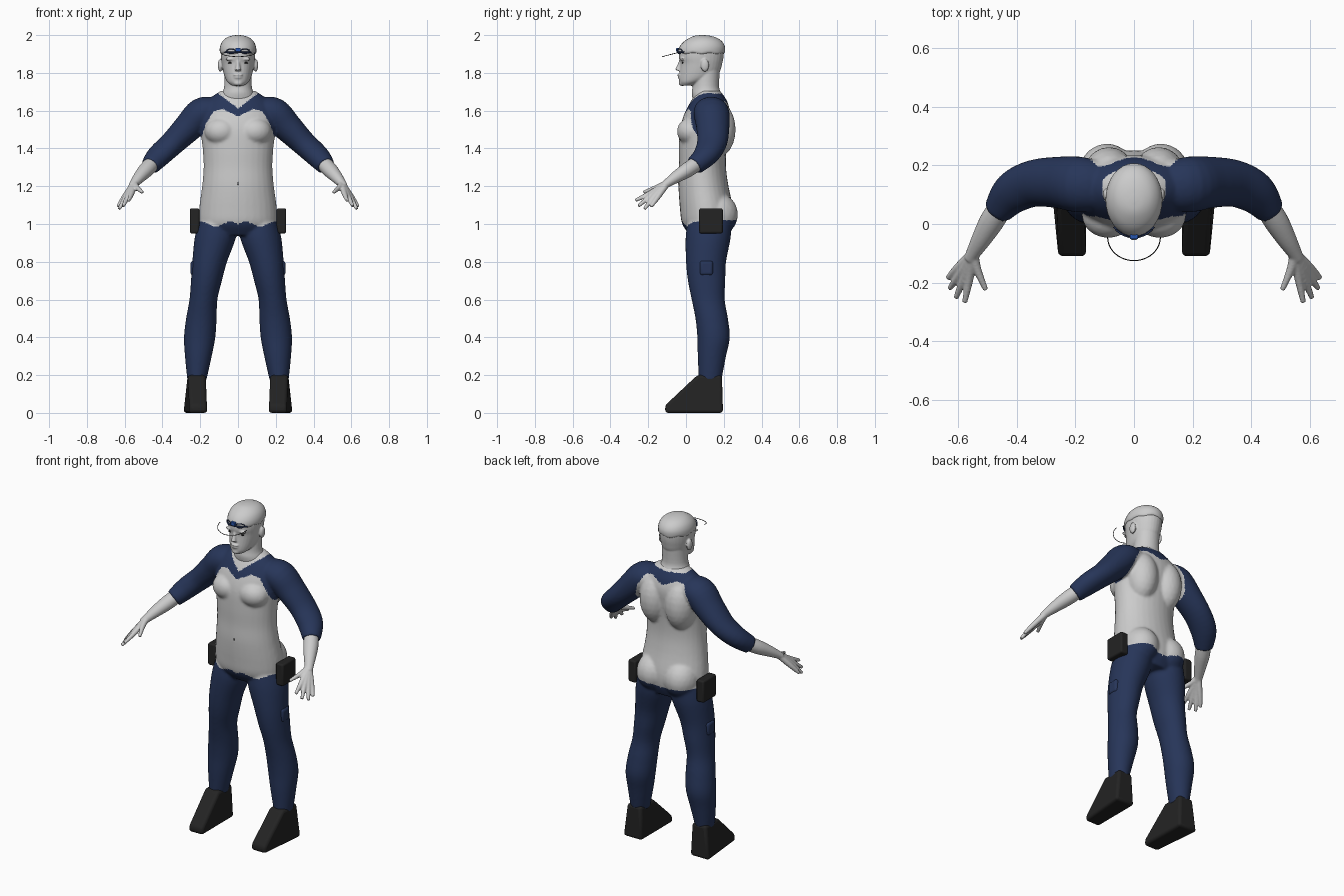
import bpy, bmesh, math
from mathutils import Vector, Matrix

cube = bpy.data.objects.get("Cube")
if cube:
    bpy.data.objects.remove(cube, do_unlink=True)


def material(name, rgb):
    m = bpy.data.materials.new(name)
    m.use_nodes = True
    m.diffuse_color = (*rgb, 1)
    m.node_tree.nodes["Principled BSDF"].inputs["Base Color"].default_value = (*rgb, 1)
    return m


SKIN = material("pale grey", (0.6, 0.6, 0.6))
NAVY = material("navy cloth", (0.02, 0.036, 0.1))
BLACK = material("black leather", (0.017, 0.017, 0.017))
BLUE = material("bright blue", (0.02, 0.09, 0.42))


def spline(a, b, c, d, t):
    return 0.5 * (2 * b + (c - a) * t + (2 * a - 5 * b + 4 * c - d) * t * t
                  + (3 * b - a - 3 * c + d) * t ** 3)


def loft(bm, stations, level=False, sides=32, steps=4):
    """Skin elliptical rings (x, y, z, rx, ry) along a smooth path."""
    st = [Vector(s) for s in stations]
    n = len(st)
    path = []
    for i in range(n - 1):
        a, d = st[max(i - 1, 0)], st[min(i + 2, n - 1)]
        path += [spline(a, st[i], st[i + 1], d, k / steps) for k in range(steps)]
    path.append(st[-1])
    rings = []
    for i, p in enumerate(path):
        u, v = Vector((1, 0, 0)), Vector((0, 1, 0))
        if not level:
            t = Vector((path[min(i + 1, len(path) - 1)] - path[max(i - 1, 0)])[:3])
            u = t.cross(Vector((0, 0, 1))).normalized()
            v = u.cross(t).normalized()
        ring = []
        for k in range(sides):
            a = math.tau * k / sides
            ring.append(bm.verts.new(Vector(p[:3]) + u * (p[3] * math.cos(a)) + v * (p[4] * math.sin(a))))
        rings.append(ring)
    for r, q in zip(rings, rings[1:]):
        for k in range(sides):
            j = (k + 1) % sides
            bm.faces.new((r[k], r[j], q[j], q[k]))
    bm.faces.new(rings[0][::-1])
    bm.faces.new(rings[-1])


def upright(bm, rows, s=1):
    """Level rings from rows of (z, centre x, half width, front y, back y)."""
    loft(bm, [(s * x, (f + b) / 2, z, w, (b - f) / 2) for z, x, w, f, b in rows], level=True)


def ball(bm, centre, size):
    bmesh.ops.create_icosphere(bm, subdivisions=3, radius=1,
                               matrix=Matrix.Translation(centre) @ Matrix.Diagonal((*size, 1)))


def make(name, bm, *mats):
    bmesh.ops.recalc_face_normals(bm, faces=bm.faces[:])
    me = bpy.data.meshes.new(name)
    bm.to_mesh(me)
    bm.free()
    ob = bpy.data.objects.new(name, me)
    bpy.context.collection.objects.link(ob)
    for m in mats:
        me.materials.append(m)
    me.shade_smooth()
    return ob


def fuse(ob, voxel, smooth, *mats):
    """Melt overlapping volumes into one smooth skin."""
    r = ob.modifiers.new("fuse", "REMESH")
    r.mode, r.voxel_size = "VOXEL", voxel
    m = ob.modifiers.new("relax", "SMOOTH")
    m.factor, m.iterations = 0.5, smooth
    dg = bpy.context.evaluated_depsgraph_get()
    me = bpy.data.meshes.new_from_object(ob.evaluated_get(dg))
    ob.modifiers.clear()
    ob.data = me
    me.materials.clear()
    for mat in mats:
        me.materials.append(mat)
    me.shade_smooth()
    return ob


def sharp_smooth(ob, bevel):
    b = ob.modifiers.new("round", "BEVEL")
    b.width, b.segments = bevel, 3
    bpy.ops.object.select_all(action="DESELECT")
    ob.select_set(True)
    bpy.context.view_layer.objects.active = ob
    bpy.ops.object.shade_smooth_by_angle(angle=math.radians(40))


def box(name, lo, hi, bevel, mat):
    lo, hi = Vector(lo), Vector(hi)
    bm = bmesh.new()
    bmesh.ops.create_cube(bm, size=1, matrix=Matrix.Translation((lo + hi) / 2)
                          @ Matrix.Diagonal((*[abs(c) for c in hi - lo], 1)))
    sharp_smooth(make(name, bm, mat), bevel)


def wire(name, pts, radius, mat, closed=False):
    cu = bpy.data.curves.new(name, "CURVE")
    cu.dimensions, cu.bevel_depth, cu.bevel_resolution = "3D", radius, 2
    sp = cu.splines.new("POLY")
    sp.points.add(len(pts) - 1)
    for p, co in zip(sp.points, pts):
        p.co = (*co, 1)
    sp.use_cyclic_u = closed
    cu.materials.append(mat)
    bpy.context.collection.objects.link(bpy.data.objects.new(name, cu))


# Body: torso, sleeves and trouser legs melted together
bm = bmesh.new()
upright(bm, [(0.94, 0, 0.18, 0.02, 0.22), (1.0, 0, 0.205, -0.02, 0.245), (1.08, 0, 0.206, -0.032, 0.25),
             (1.2, 0, 0.19, -0.04, 0.225), (1.3, 0, 0.182, -0.037, 0.212), (1.4, 0, 0.187, -0.038, 0.215),
             (1.5, 0, 0.2, -0.033, 0.228), (1.58, 0, 0.2, -0.01, 0.235), (1.64, 0, 0.175, 0.02, 0.222),
             (1.68, 0, 0.13, 0.045, 0.2), (1.705, 0, 0.09, 0.065, 0.18)])
for s in (1, -1):
    ball(bm, (s * 0.088, 0.03, 1.49), (0.09, 0.078, 0.075))
    ball(bm, (s * 0.085, 0.165, 1.5), (0.09, 0.098, 0.15))
    ball(bm, (s * 0.092, 0.165, 1.05), (0.1, 0.11, 0.115))
    loft(bm, [(s * x, y, z, a, b) for x, y, z, a, b in [
        (0.12, 0.13, 1.6, 0.085, 0.07), (0.19, 0.135, 1.585, 0.095, 0.085), (0.26, 0.142, 1.515, 0.088, 0.078),
        (0.345, 0.138, 1.43, 0.08, 0.066), (0.415, 0.105, 1.365, 0.072, 0.06), (0.465, 0.045, 1.308, 0.05, 0.05)]])
    upright(bm, [(1.02, 0.11, 0.095, 0.01, 0.24), (0.93, 0.12, 0.109, -0.002, 0.237), (0.8, 0.15, 0.092, 0, 0.212),
                 (0.7, 0.167, 0.082, 0.01, 0.208), (0.6, 0.183, 0.074, 0.03, 0.205), (0.5, 0.194, 0.081, 0.05, 0.222),
                 (0.4, 0.203, 0.083, 0.06, 0.232), (0.3, 0.21, 0.071, 0.062, 0.212), (0.17, 0.218, 0.05, 0.068, 0.187)], s)
body = fuse(make("body", bm), 0.008, 5, SKIN, NAVY)

# Ragged edge of the raglan top, as height over distance from the middle
EDGE = [(0, 1.572), (0.08, 1.608), (0.13, 1.597), (0.17, 1.53), (0.2, 1.44), (0.23, 1.1), (1, 1.1)]


def edge_height(x):
    for (x0, z0), (x1, z1) in zip(EDGE, EDGE[1:]):
        if x <= x1:
            return z0 + (z1 - z0) * (x - x0) / (x1 - x0)


for f in body.data.polygons:
    x, y, z = abs(f.center.x), f.center.y, f.center.z
    back = y > 0.13
    waist = 1.0 + 0.012 * math.sin(x * 40) if not back else 1.0 + 0.02 * min(x / 0.1, 1)
    top = edge_height(x) + (0.045 if back and x < 0.2 else 0)
    neckline = 1.69 if back else 1.612 + 0.75 * x
    cloth = z < waist or (z > top and not (x < 0.11 and z > neckline))
    f.material_index = int(cloth)

# Forearms and hands
for s, side in ((1, "left"), (-1, "right")):
    bm = bmesh.new()
    wrist = (0.548, -0.098, 1.217)
    loft(bm, [(s * x, y, z, a, b) for x, y, z, a, b in [
        (0.45, 0.065, 1.325, 0.04, 0.04), (0.485, 0.01, 1.288, 0.042, 0.04),
        (0.52, -0.05, 1.25, 0.034, 0.032), (*wrist, 0.025, 0.023), (0.56, -0.12, 1.2, 0.022, 0.02)]])
    fingers = [((0.562, -0.185, 1.165), (0.578, -0.268, 1.125)), ((0.578, -0.18, 1.155), (0.608, -0.252, 1.095)),
               ((0.592, -0.168, 1.147), (0.629, -0.22, 1.079)), ((0.602, -0.15, 1.142), (0.636, -0.185, 1.092)),
               ((0.537, -0.15, 1.195), (0.506, -0.225, 1.168))]
    for base, tip in fingers:
        loft(bm, [(s * p[0], p[1], p[2], r, r) for p, r in ((wrist, 0.018), (base, 0.015), (tip, 0.009))], sides=12)
    fuse(make(side + "_forearm_and_hand", bm), 0.005, 2, SKIN)

# Head, face features, ears and neck
bm = bmesh.new()
upright(bm, [(1.732, 0, 0.03, -0.026, 0.03), (1.75, 0, 0.054, -0.035, 0.09), (1.775, 0, 0.069, -0.037, 0.15),
             (1.81, 0, 0.079, -0.034, 0.18), (1.85, 0, 0.086, -0.031, 0.192), (1.88, 0, 0.09, -0.037, 0.198),
             (1.91, 0, 0.091, -0.035, 0.2), (1.94, 0, 0.088, -0.025, 0.198), (1.97, 0, 0.07, 0.005, 0.175)])
upright(bm, [(1.64, 0, 0.105, 0.04, 0.2), (1.69, 0, 0.085, 0.03, 0.187), (1.73, 0, 0.073, 0.035, 0.175),
             (1.82, 0, 0.07, 0.04, 0.18)])
loft(bm, [(0, -0.024, 1.865, 0.01, 0.012), (0, -0.036, 1.835, 0.011, 0.012), (0, -0.044, 1.812, 0.017, 0.014)])
ball(bm, (0, -0.034, 1.789), (0.026, 0.012, 0.007))
ball(bm, (0, -0.032, 1.776), (0.022, 0.012, 0.007))
ball(bm, (0, -0.022, 1.746), (0.025, 0.016, 0.015))
for s in (1, -1):
    ball(bm, (s * 0.038, -0.02, 1.873), (0.03, 0.012, 0.009))
    ball(bm, (s * 0.094, 0.1, 1.84), (0.013, 0.022, 0.034))
fuse(make("head_and_neck", bm), 0.0045, 3, SKIN)

# Eyes, drawn as thin dark lids
for s, side in ((1, "left"), (-1, "right")):
    bm = bmesh.new()
    ball(bm, (s * 0.039, -0.018, 1.853), (0.015, 0.0045, 0.004))
    make(side + "_eye", bm, BLACK)

# Skull cap with a slightly wavy rim
bm = bmesh.new()
upright(bm, [(1.904, 0, 0.093, -0.036, 0.202), (1.915, 0, 0.097, -0.042, 0.207), (1.94, 0, 0.095, -0.033, 0.206),
             (1.965, 0, 0.084, -0.012, 0.192), (1.985, 0, 0.063, 0.018, 0.165), (1.996, 0, 0.036, 0.045, 0.13),
             (2.0, 0, 0.008, 0.075, 0.095)])
for v in bm.verts:
    if v.co.z < 1.92:
        v.co.z += 0.004 * math.sin(7 * math.atan2(v.co.x, v.co.y - 0.08))
make("skull_cap", bm, SKIN)

# Goggles on the forehead and the thin visor rim
arc = [math.radians(a) for a in range(-44, 45, 4)]
wire("goggle_band", [(0.098 * math.sin(a), 0.082 - 0.126 * math.cos(a), 1.908) for a in arc], 0.004, NAVY)
turn = [math.tau * k / 24 for k in range(24)]
for s, side in ((1, "left"), (-1, "right")):
    ring = [(s * 0.038 + 0.022 * math.cos(a), 1.915 + 0.012 * math.sin(a)) for a in turn]
    wire(side + "_goggle_rim", [(x, 0.08 - 0.126 * math.sqrt(1 - (x / 0.1) ** 2), z) for x, z in ring],
         0.003, NAVY, True)
box("goggle_bridge", (-0.014, -0.052, 1.912), (0.014, -0.036, 1.932), 0.003, BLUE)
half = [math.pi * k / 24 for k in range(25)]
wire("visor_rim", [(0.09 * math.cos(a), -0.045 - 0.08 * math.sin(a), 1.907 - 0.021 * math.sin(a)) for a in half],
     0.0018, BLACK)

# Navel
bm = bmesh.new()
ball(bm, (0, -0.039, 1.215), (0.004, 0.003, 0.008))
make("navel", bm, BLACK)

# Shoes, hip pouches and thigh pockets
for s, side in ((1, "left"), (-1, "right")):
    bm = bmesh.new()
    profile = [(-0.11, 0), (-0.11, 0.04), (0.06, 0.2), (0.19, 0.2), (0.196, 0)]
    inner = [bm.verts.new((s * (0.163 + 0.04 * z), y, z)) for y, z in profile]
    outer = [bm.verts.new((s * (0.29 - 0.12 * z - (0.03 if y < 0 else 0)), y, z)) for y, z in profile]
    bm.faces.new(inner)
    bm.faces.new(outer)
    for k in range(len(profile)):
        j = (k + 1) % len(profile)
        bm.faces.new((inner[k], inner[j], outer[j], outer[k]))
    sharp_smooth(make(side + "_shoe", bm, BLACK), 0.016)
    box(side + "_hip_pouch", (s * 0.204, 0.07, 0.95), (s * 0.255, 0.195, 1.083), 0.01, BLACK)
    box(side + "_thigh_pocket", (s * 0.22, 0.073, 0.728), (s * 0.251, 0.143, 0.805), 0.014, NAVY)
